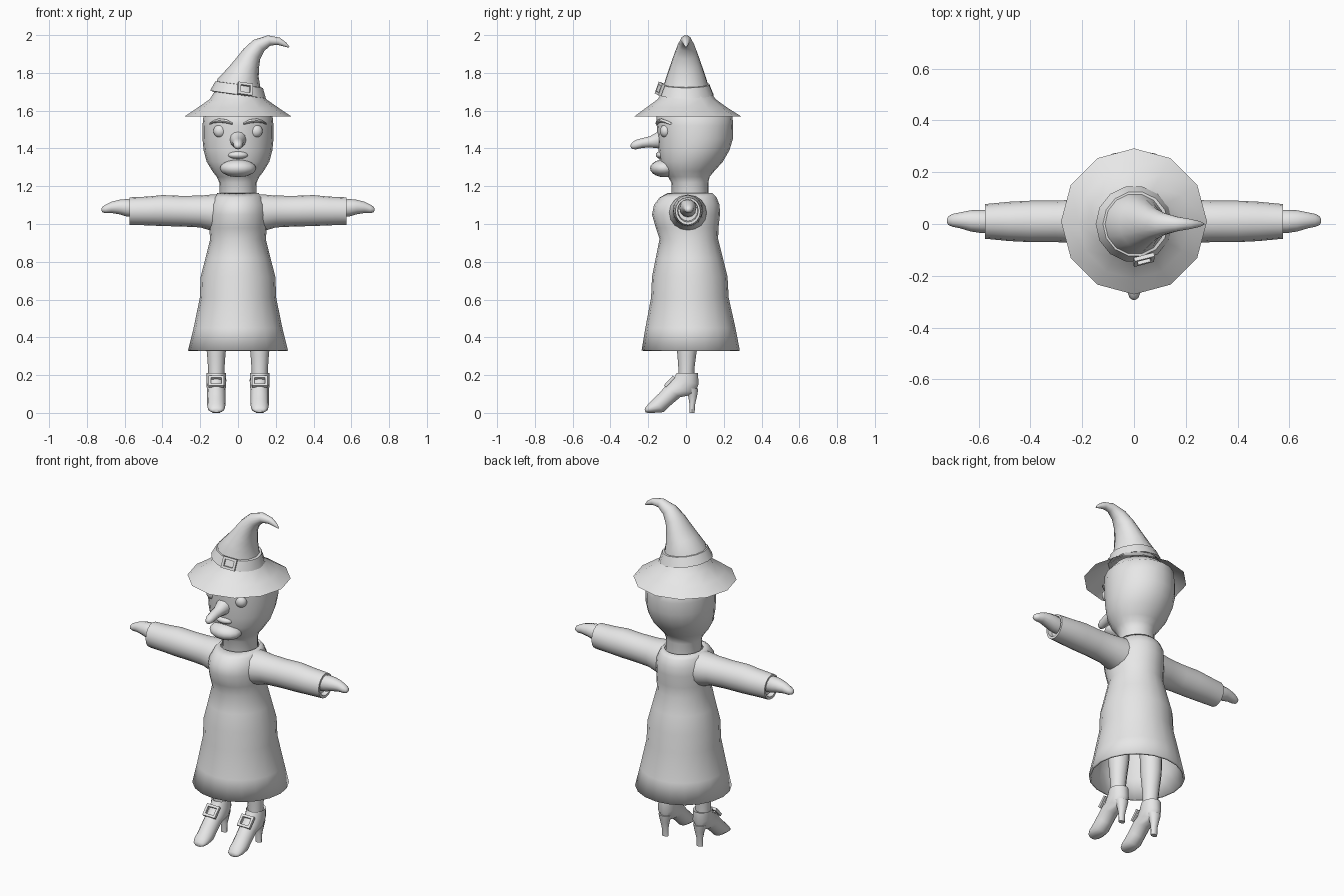
import bpy, bmesh, math
from mathutils import Vector as V, Matrix

grey = bpy.data.materials.new("plain grey")
grey.diffuse_color = (0.8, 0.8, 0.8, 1)


def finish(bm, name, angle=45):
    bmesh.ops.recalc_face_normals(bm, faces=bm.faces)
    me = bpy.data.meshes.new(name)
    bm.to_mesh(me)
    bm.free()
    ob = bpy.data.objects.new(name, me)
    bpy.context.collection.objects.link(ob)
    me.materials.append(grey)
    bpy.ops.object.select_all(action='DESELECT')
    ob.select_set(True)
    bpy.context.view_layer.objects.active = ob
    if angle:
        bpy.ops.object.shade_smooth_by_angle(angle=math.radians(angle))
    return ob


def loft(name, rings, n=16, caps=(True, True), angle=45):
    """Skin elliptical rings, each given as (centre, half axis, half axis)."""
    bm = bmesh.new()
    loops = [[bm.verts.new(V(c) + V(a) * math.cos(2 * math.pi * i / n)
                           + V(b) * math.sin(2 * math.pi * i / n)) for i in range(n)]
             for c, a, b in rings]
    for p, q in zip(loops, loops[1:]):
        for i in range(n):
            j = (i + 1) % n
            bm.faces.new((p[i], p[j], q[j], q[i]))
    if caps[0]:
        bm.faces.new(loops[0])
    if caps[1]:
        bm.faces.new(loops[-1])
    return finish(bm, name, angle)


def upright(rows, x=0):
    """Rows of (z, half width, front y, back y)."""
    return [((x, (f + b) / 2, z), (w, 0, 0), (0, (b - f) / 2, 0)) for z, w, f, b in rows]


def ball(name, centre, size):
    bm = bmesh.new()
    bmesh.ops.create_uvsphere(bm, u_segments=16, v_segments=10, radius=1,
                              matrix=Matrix.Translation(centre) @ Matrix.Diagonal((*size, 1)))
    return finish(bm, name, 60)


def buckle(name, centre, w, h, t, rot):
    bm = bmesh.new()
    m = Matrix.Translation(centre) @ rot
    bars = [(0, (h - t) / 2, w, t), (0, -(h - t) / 2, w, t),
            ((w - t) / 2, 0, t, h), (-(w - t) / 2, 0, t, h)]
    for x, z, sx, sz in bars:
        bmesh.ops.create_cube(bm, size=1, matrix=m @ Matrix.Translation((x, 0, z))
                              @ Matrix.Diagonal((sx, 0.016, sz, 1)))
    return finish(bm, name, 0)


# Dress: open at the hem, with a thin wall
dress = loft("dress", upright([
    (0.33, .265, -.235, .285), (0.45, .235, -.215, .262), (0.61, .202, -.185, .226),
    (0.72, .198, -.180, .220), (0.82, .172, -.160, .195), (0.92, .147, -.140, .170),
    (0.98, .153, -.160, .172), (1.05, .155, -.180, .180), (1.10, .150, -.170, .178),
    (1.14, .130, -.140, .162), (1.165, .108, -.095, .137)]), 20, (False, False))
wall = dress.modifiers.new("wall", 'SOLIDIFY')
wall.thickness = 0.012
wall.offset = -1

# Head, neck and chin
loft("head", upright([
    (1.13, .098, -.075, .118), (1.22, .099, -.078, .118), (1.25, .113, -.095, .125),
    (1.28, .136, -.120, .150), (1.33, .166, -.138, .195), (1.39, .182, -.146, .230),
    (1.45, .188, -.150, .248), (1.52, .188, -.155, .250), (1.58, .182, -.155, .245),
    (1.64, .130, -.110, .170)]), 20)
ball("chin", (0, -.115, 1.295), (.095, .075, .047))
ball("lips", (0, -.125, 1.365), (.055, .035, .022))

# Long hooked nose
loft("nose", [((0, y, (lo + hi) / 2), (w, 0, 0), (0, 0, (hi - lo) / 2)) for y, lo, hi, w in [
    (-.11, 1.39, 1.52, .050), (-.155, 1.402, 1.485, .040), (-.19, 1.405, 1.465, .032),
    (-.23, 1.403, 1.455, .028), (-.265, 1.395, 1.445, .025), (-.285, 1.397, 1.432, .017),
    (-.293, 1.407, 1.420, .006)]], 12, angle=80)

# Hat brim and bent cone
loft("hat_brim", upright([(1.57, .282, -.272, .292), (1.615, .215, -.212, .220),
                          (1.66, .150, -.150, .158), (1.70, .125, -.125, .130)]),
     12, (False, False))
spine = [(0, 1.68, .132, .130, 8), (.005, 1.75, .114, .115, 10), (.027, 1.80, .086, .098, 16),
         (.05, 1.85, .066, .080, 24), (.073, 1.90, .052, .062, 30), (.11, 1.945, .041, .044, 45),
         (.165, 1.972, .028, .029, 75), (.215, 1.967, .020, .020, 108),
         (.25, 1.950, .012, .012, 120), (.27, 1.936, .003, .003, 125)]
loft("hat_cone", [((x, 0, z), (a * math.cos(math.radians(t)), 0, -a * math.sin(math.radians(t))),
                   (0, b, 0)) for x, z, a, b, t in spine], 14, angle=60)

# Tilted hat band and its buckle
band = [(0, 1.683, .130), (0, 1.685, .148), (.006, 1.738, .126), (.006, 1.740, .108)]
loft("hat_band", [((x, 0, z), (r, 0, -.14 * r), (0, r, 0)) for x, z, r in band],
     14, (False, False))
buckle("hat_buckle", (.038, -.138, 1.715), .08, .066, .014,
       Matrix.Rotation(.14, 4, 'Y') @ Matrix.Rotation(.25, 4, 'Z') @ Matrix.Rotation(-.35, 4, 'X'))

# Paired parts
for s, side in ((-1, "left"), (1, "right")):
    ball("eye_" + side, (s * .095, -.108, 1.492), (.035, .030, .035))
    loft("eyebrow_" + side, [((s * x, y, z), (0, .012, 0), (0, 0, r)) for x, y, z, r in [
        (.028, -.150, 1.530, .005), (.06, -.147, 1.543, .010), (.10, -.130, 1.548, .010),
        (.13, -.105, 1.541, .007), (.150, -.080, 1.530, .004)]], 8)

    # Sleeve with a recessed cuff, then the mitten-like hand
    loft("sleeve_" + side, [((s * x, .01, z), (0, ry, 0), (0, 0, rz)) for x, z, ry, rz in [
        (.06, 1.055, .105, .100), (.14, 1.060, .098, .096), (.20, 1.066, .086, .084),
        (.30, 1.068, .080, .081), (.40, 1.071, .080, .082), (.48, 1.069, .076, .076),
        (.575, 1.068, .067, .073), (.575, 1.070, .055, .060), (.55, 1.072, .052, .056)]], 16)
    loft("hand_" + side, [((s * x, y, z), (0, ry, 0), (0, 0, rz)) for x, y, z, ry, rz in [
        (.53, .01, 1.08, .044, .046), (.59, .01, 1.086, .045, .046), (.63, .012, 1.090, .041, .038),
        (.67, .014, 1.088, .031, .030), (.70, .014, 1.080, .025, .023),
        (.717, .013, 1.077, .017, .015), (.723, .012, 1.076, .006, .006)]], 12, angle=80)

    # Leg rising into the dress
    x0 = s * .115
    loft("leg_" + side, upright([
        (.17, .042, -.040, .044), (.23, .043, -.040, .044), (.30, .048, -.045, .053),
        (.40, .058, -.055, .068), (.55, .062, -.060, .072), (.75, .070, -.070, .080)], x0), 12)

    # Heeled shoe: each ring runs from a back or sole point to a front or top point
    rows = [(.050, .205, -.038, .205, .043), (.065, .212, -.050, .212, .052),
            (.068, .150, -.066, .185, .053), (.047, .098, -.090, .160, .050),
            (-.030, .082, -.112, .140, .048), (-.080, .040, -.142, .105, .048),
            (-.118, .003, -.172, .076, .048), (-.165, .000, -.200, .048, .045),
            (-.200, .000, -.214, .030, .036), (-.214, .002, -.219, .018, .020)]
    loft("shoe_" + side, [((x0, (y1 + y2) / 2, (z1 + z2) / 2), (w, 0, 0),
                           (0, (y2 - y1) / 2, (z2 - z1) / 2)) for y1, z1, y2, z2, w in rows], 14)
    loft("heel_" + side, upright([(0, .020, .018, .046), (.05, .020, .017, .050),
                                  (.09, .028, .010, .060), (.13, .040, -.010, .067)], x0), 10)
    buckle("shoe_buckle_" + side, (x0, -.088, .166), .082, .07, .014,
           Matrix.Rotation(-.75, 4, 'X'))
